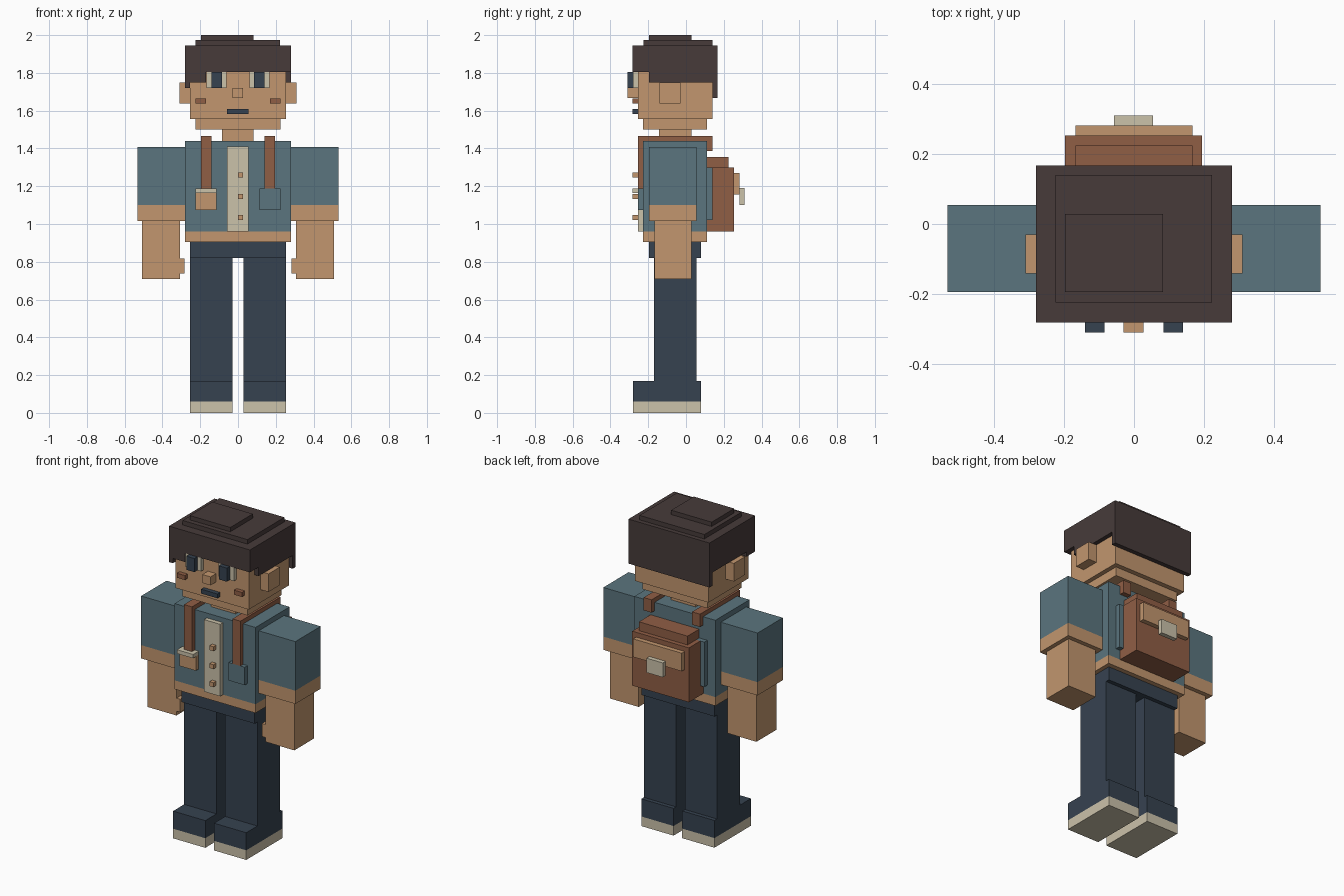
import bpy, bmesh


def linear(c):
    c /= 255
    return c / 12.92 if c <= 0.04045 else ((c + 0.055) / 1.055) ** 2.4


def material(name, rgb):
    m = bpy.data.materials.new(name)
    m.diffuse_color = (*[linear(c) for c in rgb], 1)
    return m


SKIN = material("tan", (194, 150, 110))
TEAL = material("teal", (91, 117, 126))
NAVY = material("navy", (54, 66, 80))
CREAM = material("cream", (203, 194, 170))
BROWN = material("leather_brown", (144, 94, 69))
HAIR = material("dark_hair", (71, 59, 58))


def box(name, mat, x, y, z):
    """Box from its (min, max) range on each axis."""
    bm = bmesh.new()
    bmesh.ops.create_cube(bm, size=1)
    for v in bm.verts:
        v.co = [r[0] if c < 0 else r[1] for c, r in zip(v.co, (x, y, z))]
    me = bpy.data.meshes.new(name)
    bm.to_mesh(me)
    bm.free()
    me.materials.append(mat)
    ob = bpy.data.objects.new(name, me)
    bpy.context.collection.objects.link(ob)
    return ob


def pair(name, mat, x, y, z):
    """The same box on both sides of the body."""
    box(name + "_right", mat, x, y, z)
    box(name + "_left", mat, (-x[1], -x[0]), y, z)


# Legs and shoes
pair("sole", CREAM, (0.03, 0.253), (-0.28, 0.08), (0, 0.06))
pair("shoe", NAVY, (0.03, 0.253), (-0.28, 0.08), (0.06, 0.17))
pair("leg", NAVY, (0.03, 0.253), (-0.17, 0.055), (0.17, 0.82))
box("hips", NAVY, (-0.253, 0.253), (-0.197, 0.08), (0.82, 0.905))

# Torso
box("hem", SKIN, (-0.28, 0.28), (-0.227, 0.11), (0.905, 0.96))
box("jacket", TEAL, (-0.28, 0.28), (-0.227, 0.11), (0.96, 1.44))
box("back_panel", TEAL, (-0.225, 0.225), (0.11, 0.14), (1.02, 1.30))
box("placket", CREAM, (-0.057, 0.055), (-0.255, -0.227), (0.96, 1.41))
for i, z in enumerate((1.02, 1.133, 1.245)):
    box(f"button_{i}", SKIN, (0, 0.027), (-0.282, -0.255), (z, z + 0.027))

# Pockets
box("tan_pocket", SKIN, (-0.225, -0.113), (-0.255, -0.227), (1.075, 1.165))
box("pocket_flap", CREAM, (-0.225, -0.113), (-0.282, -0.227), (1.163, 1.187))
box("teal_pocket", TEAL, (0.113, 0.225), (-0.255, -0.227), (1.075, 1.187))

# Arms
pair("sleeve", TEAL, (0.28, 0.533), (-0.195, 0.055), (1.10, 1.407))
pair("cuff", SKIN, (0.28, 0.533), (-0.195, 0.055), (1.017, 1.10))
pair("forearm", SKIN, (0.308, 0.507), (-0.168, 0.028), (0.71, 1.017))
pair("thumb", SKIN, (0.282, 0.308), (-0.168, -0.085), (0.737, 0.818))

# Backpack and straps
pair("strap_front", BROWN, (0.14, 0.195), (-0.255, -0.227), (1.187, 1.44))
pair("strap_top", BROWN, (0.14, 0.195), (-0.255, 0.14), (1.44, 1.467))
pair("strap_back", BROWN, (0.14, 0.195), (0.11, 0.14), (1.387, 1.44))
box("backpack", BROWN, (-0.197, 0.195), (0.11, 0.253), (0.96, 1.30))
box("backpack_lid", BROWN, (-0.168, 0.168), (0.11, 0.225), (1.30, 1.355))
box("backpack_flap", SKIN, (-0.168, 0.168), (0.253, 0.282), (1.157, 1.27))
box("buckle", CREAM, (-0.057, 0.055), (0.282, 0.31), (1.10, 1.19))

# Head
box("neck", SKIN, (-0.085, 0.083), (-0.143, 0.028), (1.44, 1.5))
box("chin", SKIN, (-0.225, 0.225), (-0.227, 0.11), (1.5, 1.555))
box("head", SKIN, (-0.253, 0.253), (-0.255, 0.14), (1.555, 1.81))
pair("ear", SKIN, (0.253, 0.31), (-0.141, -0.03), (1.637, 1.75))

# Face
pair("eye_white", CREAM, (0.06, 0.168), (-0.28, -0.255), (1.72, 1.805))
pair("pupil", NAVY, (0.085, 0.14), (-0.31, -0.28), (1.72, 1.805))
pair("cheek", BROWN, (0.17, 0.225), (-0.282, -0.255), (1.637, 1.665))
box("nose", SKIN, (-0.03, 0.027), (-0.31, -0.255), (1.667, 1.72))
box("mouth", NAVY, (-0.057, 0.055), (-0.282, -0.255), (1.583, 1.61))

# Hair
box("hair", HAIR, (-0.28, 0.28), (-0.282, 0.168), (1.805, 1.945))
pair("hair_side", HAIR, (0.253, 0.28), (-0.197, 0.14), (1.75, 1.805))
box("hair_back", HAIR, (-0.28, 0.28), (0.14, 0.168), (1.667, 1.805))
box("hair_lock", HAIR, (-0.28, -0.253), (-0.282, -0.197), (1.72, 1.805))
box("hair_fringe", HAIR, (-0.253, -0.17), (-0.282, -0.255), (1.75, 1.805))
box("hair_middle", HAIR, (-0.225, 0.223), (-0.225, 0.14), (1.945, 1.973))
box("hair_top", HAIR, (-0.197, 0.083), (-0.195, 0.028), (1.973, 2.0))
